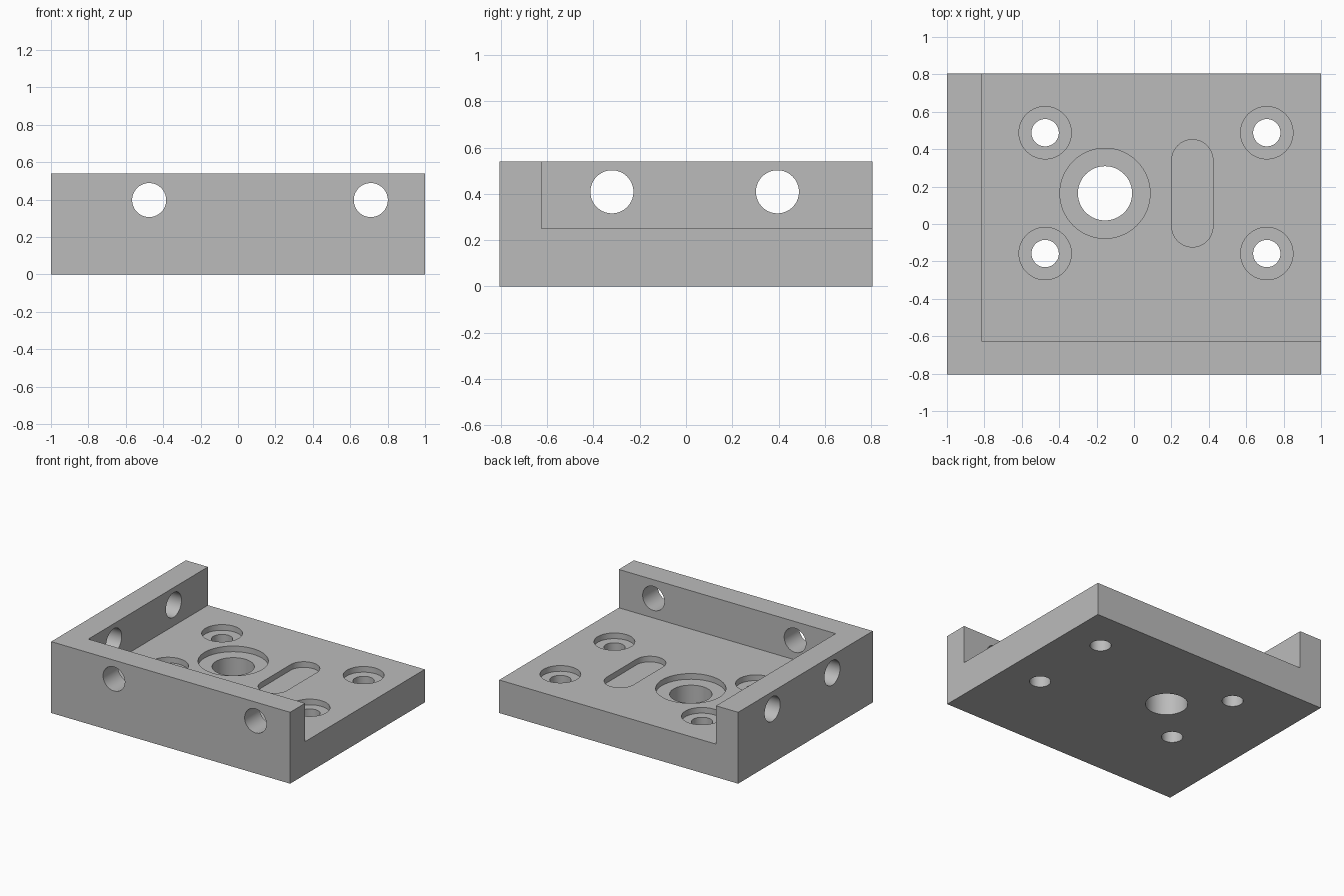
import bpy, bmesh, math
from mathutils import Matrix, Vector

if "Cube" in bpy.data.objects:
    bpy.data.objects.remove(bpy.data.objects["Cube"])

grey = bpy.data.materials.new("machined grey")
grey.diffuse_color = (0.5, 0.5, 0.5, 1)
grey.use_nodes = True
grey.node_tree.nodes["Principled BSDF"].inputs["Base Color"].default_value = grey.diffuse_color

FLOOR = 0.25           # top of the base plate
TOP = 0.54             # top of the walls
X, Y = 1.0, 0.805      # half width and half depth


def make_object(name, bm):
    bmesh.ops.recalc_face_normals(bm, faces=bm.faces)
    mesh = bpy.data.meshes.new(name)
    bm.to_mesh(mesh)
    bm.free()
    obj = bpy.data.objects.new(name, mesh)
    bpy.context.collection.objects.link(obj)
    mesh.materials.append(grey)
    return obj


def prism(name, outline, z0, z1, turn=Matrix()):
    """Extrude a flat outline from z0 to z1, then turn it."""
    bm = bmesh.new()
    face = bm.faces.new([bm.verts.new((x, y, z0)) for x, y in outline])
    ext = bmesh.ops.extrude_face_region(bm, geom=[face])["geom"]
    verts = [v for v in ext if isinstance(v, bmesh.types.BMVert)]
    bmesh.ops.translate(bm, vec=(0, 0, z1 - z0), verts=verts)
    bm.transform(turn)
    return make_object(name, bm)


def box(x0, x1, y0, y1):
    return [(x0, y0), (x1, y0), (x1, y1), (x0, y1)]


def slot(x, y, r, half=0.0, n=64):
    """Circle, or a slot along y when half is above zero."""
    pts = []
    for i in range(n + (2 if half else 0)):
        upper = i <= n // 2
        k = i if upper or not half else i - 1
        a = 2 * math.pi * k / n
        shift = 0 if not half else (half if upper else -half)
        pts.append((x + r * math.cos(a), y + shift + r * math.sin(a)))
    return pts


# Block with two walls left standing
bracket = prism("corner_bracket", box(-X, X, -Y, Y), 0, TOP)
cutters = [prism("pocket_cutter", box(-0.815, 1.2, -0.625, 1.0), FLOOR, 0.8)]

# Counterbored holes: x, y, hole radius, recess radius
holes = [(x, y, 0.073, 0.14) for x in (-0.475, 0.71) for y in (-0.158, 0.488)]
holes.append((-0.155, 0.164, 0.145, 0.241))
for x, y, r, recess in holes:
    cutters.append(prism("recess_cutter", slot(x, y, recess), FLOOR - 0.043, 0.4))
    cutters.append(prism("hole_cutter", slot(x, y, r), -0.1, 0.4))

# Blind slot
cutters.append(prism("slot_cutter", slot(0.312, 0.164, 0.11, 0.177), FLOOR - 0.043, 0.4))

# Holes through the front wall (along y) and the left wall (along x)
along_y = Matrix.Rotation(math.pi / 2, 4, 'X')
along_x = Matrix(((0, 0, 1, 0), (1, 0, 0, 0), (0, 1, 0, 0), (0, 0, 0, 1)))
for x in (-0.475, 0.71):
    cutters.append(prism("front_hole_cutter", slot(x, 0.398, 0.091), 0.5, 1.0, along_y))
for y in (-0.32, 0.395):
    cutters.append(prism("side_hole_cutter", slot(y, 0.409, 0.093), -1.2, -0.7, along_x))

# Cut everything and bake the result
bpy.context.view_layer.objects.active = bracket
bracket.select_set(True)
for cutter in cutters:
    mod = bracket.modifiers.new("cut", 'BOOLEAN')
    mod.operation, mod.solver, mod.object = 'DIFFERENCE', 'EXACT', cutter
    bpy.ops.object.modifier_apply(modifier=mod.name)
for cutter in cutters:
    bpy.data.objects.remove(cutter)
bpy.ops.object.shade_smooth_by_angle(angle=math.radians(30))
